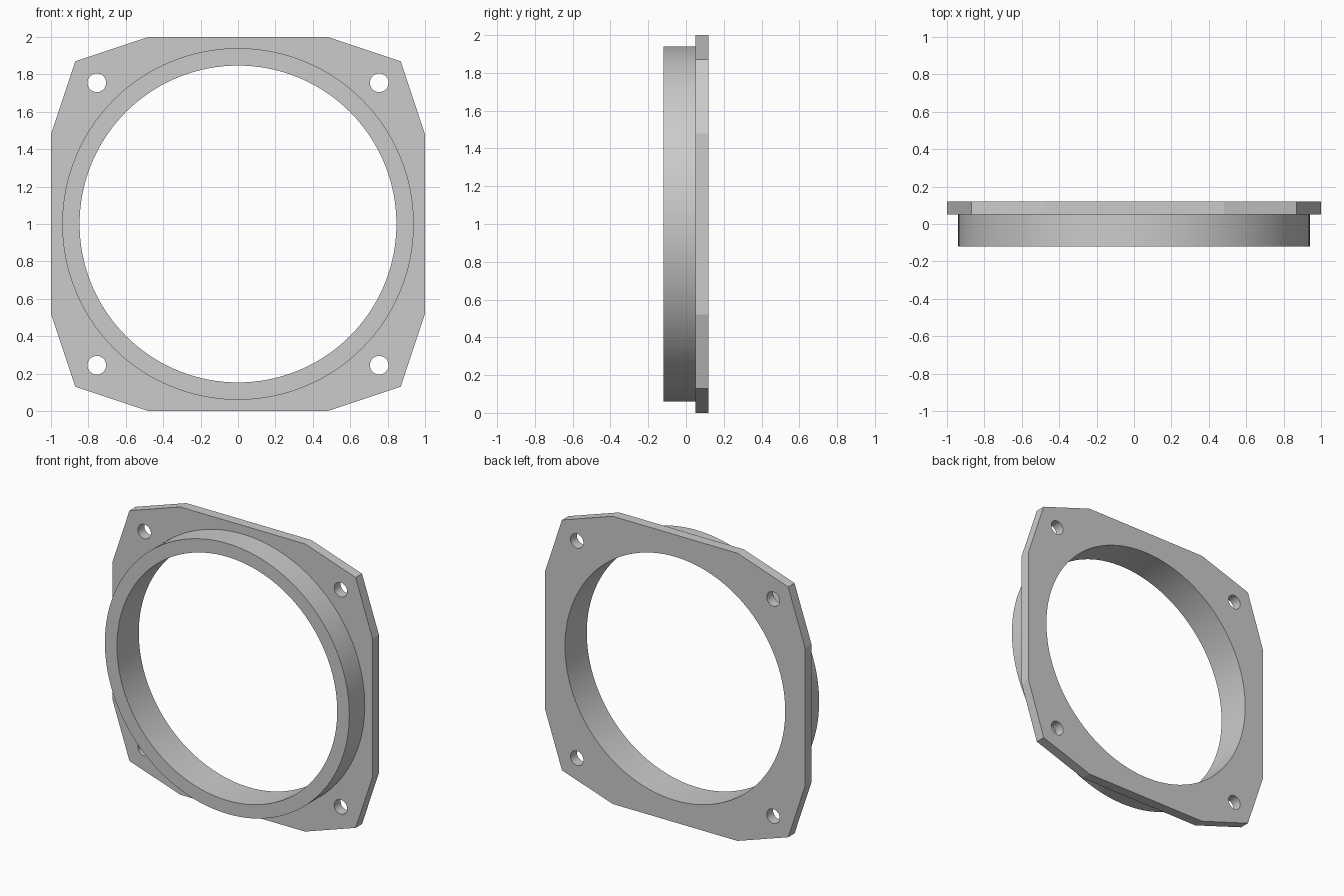
import bpy, bmesh, math
from mathutils import Matrix

cube = bpy.data.objects.get("Cube")
if cube:
    bpy.data.objects.remove(cube, do_unlink=True)

BACK, STEP, FRONT = 0.12, 0.05, -0.12
CENTRE_Z = 1.0

grey = bpy.data.materials.new("plain grey")
grey.use_nodes = True
colour = (0.6, 0.6, 0.6, 1)
grey.diffuse_color = colour
grey.node_tree.nodes["Principled BSDF"].inputs["Base Color"].default_value = colour


def prism(name, points, y0, y1):
    """Solid with an x-z outline, running from y0 to y1."""
    bm = bmesh.new()
    face = bm.faces.new([bm.verts.new((x, y0, z + CENTRE_Z)) for x, z in points])
    out = bmesh.ops.extrude_face_region(bm, geom=[face])
    verts = [v for v in out["geom"] if isinstance(v, bmesh.types.BMVert)]
    bmesh.ops.translate(bm, verts=verts, vec=(0, y1 - y0, 0))
    bmesh.ops.recalc_face_normals(bm, faces=bm.faces)
    mesh = bpy.data.meshes.new(name)
    bm.to_mesh(mesh)
    bm.free()
    mesh.materials.append(grey)
    obj = bpy.data.objects.new(name, mesh)
    bpy.context.collection.objects.link(obj)
    return obj


def circle(radius, count, cx=0, cz=0):
    turn = [2 * math.pi * i / count for i in range(count)]
    return [(cx + radius * math.cos(a), cz + radius * math.sin(a)) for a in turn]


def combine(target, tool, operation):
    mod = target.modifiers.new(operation.lower(), "BOOLEAN")
    mod.operation = operation
    mod.solver = "EXACT"
    mod.object = tool
    bpy.context.view_layer.objects.active = target
    bpy.ops.object.modifier_apply(modifier=mod.name)
    bpy.data.objects.remove(tool, do_unlink=True)


# Square plate with double-chamfered corners, one quarter turned four times
quarter = [(1, -0.48), (1, 0.48), (0.87, 0.87)]
outline = []
for k in range(4):
    for x, z in quarter:
        for _ in range(k):
            x, z = -z, x
        outline.append((x, z))
flange = prism("mounting_flange", outline, STEP, BACK)

# Raised collar on the front, sunk slightly into the plate for a clean join
collar = prism("collar", circle(0.94, 128), FRONT, STEP + 0.03)
combine(flange, collar, "UNION")

# Central bore and the four bolt holes
combine(flange, prism("bore", circle(0.847, 128), -0.3, 0.3), "DIFFERENCE")
for sx in (-1, 1):
    for sz in (-1, 1):
        hole = prism("bolt_hole", circle(0.05, 32, 0.755 * sx, 0.755 * sz), -0.3, 0.3)
        combine(flange, hole, "DIFFERENCE")

# Smooth round walls, sharp rims and corners
bpy.ops.object.select_all(action="DESELECT")
flange.select_set(True)
bpy.context.view_layer.objects.active = flange
bpy.ops.object.shade_smooth_by_angle(angle=math.radians(15))
